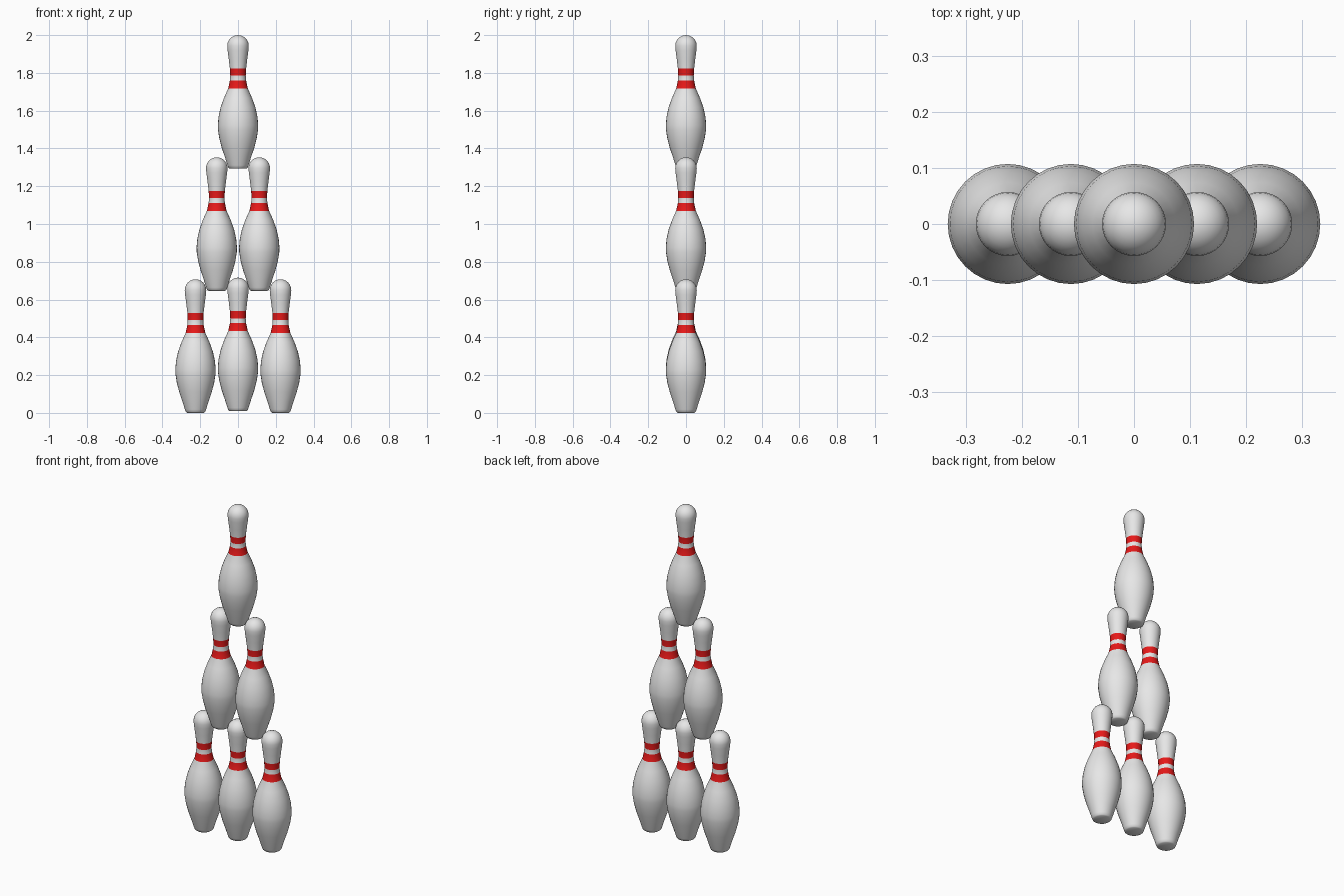
import bpy, bmesh, math
from mathutils import Matrix, Vector

cube = bpy.data.objects.get("Cube")
if cube:
    bpy.data.objects.remove(cube, do_unlink=True)


def make_material(name, colour):
    mat = bpy.data.materials.new(name)
    mat.use_nodes = True
    mat.diffuse_color = colour
    shader = next(n for n in mat.node_tree.nodes if n.type == 'BSDF_PRINCIPLED')
    shader.inputs["Base Color"].default_value = colour
    return mat


white = make_material("pin white", (0.8, 0.8, 0.8, 1))
red = make_material("stripe red", (0.8, 0.01, 0.01, 1))

# Pin outline as (radius, height), from base to head
STRIPES = ((0.424, 0.466), (0.492, 0.53))
SEGMENTS = 32
HEAD_RADIUS, HEAD_CENTRE = 0.057, 0.65
profile = [(0, 0), (0.044, 0), (0.051, 0.005), (0.056, 0.018), (0.069, 0.06),
           (0.086, 0.11), (0.099, 0.16), (0.106, 0.205), (0.107, 0.23),
           (0.103, 0.275), (0.092, 0.325), (0.074, 0.375), (0.052, 0.424),
           (0.043, 0.466), (0.041, 0.492), (0.043, 0.53), (0.049, 0.58),
           (0.055, 0.625)]
for i in range(7):
    a = math.radians(90) * i / 6
    profile.append((HEAD_RADIUS * math.cos(a), HEAD_CENTRE + HEAD_RADIUS * math.sin(a)))

# Lathe the outline into one pin mesh
bm = bmesh.new()
verts = [bm.verts.new((r, 0, z)) for r, z in profile]
edges = [bm.edges.new(pair) for pair in zip(verts, verts[1:])]
bmesh.ops.spin(bm, geom=verts + edges, cent=(0, 0, 0), axis=(0, 0, 1),
               angle=math.tau, steps=SEGMENTS, use_merge=True)
bmesh.ops.remove_doubles(bm, verts=bm.verts[:], dist=0.0005)
bmesh.ops.recalc_face_normals(bm, faces=bm.faces[:])

# Two red bands around the neck, chosen by height
for face in bm.faces:
    face.smooth = True
    z = face.calc_center_median().z
    face.material_index = int(any(lo < z < hi for lo, hi in STRIPES))
pin_mesh = bpy.data.meshes.new("pin")
bm.to_mesh(pin_mesh)
bm.free()
pin_mesh.materials.append(white)
pin_mesh.materials.append(red)

# Pyramid stack of three, two and one pins
SPACING = 0.225
pins = []
for row, (count, base) in enumerate(((3, 0), (2, 0.646), (1, 1.293))):
    for i in range(count):
        lift = 0.009 if (row == 0 and i == 1) else 0
        pin = bpy.data.objects.new(f"pin_row{row + 1}_{i + 1}", pin_mesh)
        pin.location = ((i - (count - 1) / 2) * SPACING, 0, base + lift)
        bpy.context.collection.objects.link(pin)
        pins.append(pin)

# Keep the base rim crisp
bpy.ops.object.select_all(action='DESELECT')
pins[0].select_set(True)
bpy.context.view_layer.objects.active = pins[0]
bpy.ops.object.shade_smooth_by_angle(angle=math.radians(40))
